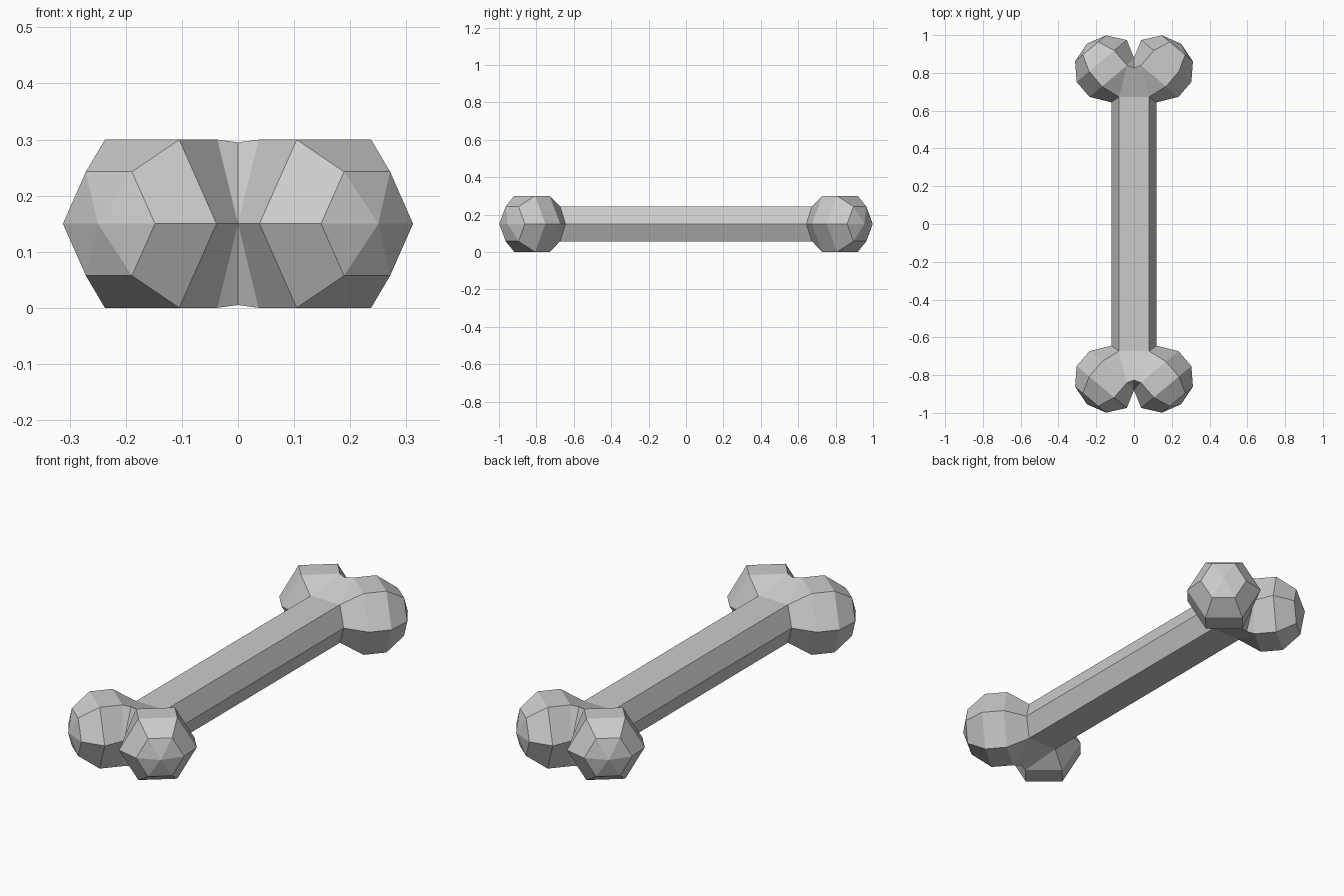
import bpy, bmesh, math
from mathutils import Vector

if "Cube" in bpy.data.objects:
    bpy.data.objects.remove(bpy.data.objects["Cube"])

bm = bmesh.new()
AXIS = Vector((0.64, 0.765, 0)).normalized()   # direction a knob points in
SIDE = Vector((AXIS.y, -AXIS.x, 0))            # across the knob


def half_ring(cx, cy, r):
    """Upper half of a hexagonal ring around the knob axis, outer to inner side."""
    c = Vector((cx, cy, 0))
    return [bm.verts.new(c + SIDE * r * math.cos(a) + Vector((0, 0, r * math.sin(a))))
            for a in (i * math.pi / 3 for i in range(4))]


def bridge(p, q):
    for i in range(len(p) - 1):
        bm.faces.new((p[i], p[i + 1], q[i + 1], q[i]))


# One eighth of the bone: hexagonal shaft from the middle to the knobs
mid = [bm.verts.new(v) for v in ((0.12, 0, 0), (0.08, 0, 0.093), (0, 0, 0.093))]
end = [bm.verts.new(v) for v in ((0.12, 0.644, 0), (0.08, 0.673, 0.093), (0, 0.673, 0.093))]
bridge(mid, end)

# Knob rings and pole
r1 = half_ring(0.103, 0.784, 0.173)
r2 = half_ring(0.171, 0.863, 0.173)
r3 = half_ring(0.230, 0.930, 0.107)
r1[3].co = (0, 0.88, 0)                        # knobs meet on the centre plane
bridge(r1, r2)
bridge(r2, r3)
pole = bm.verts.new((0.25, 0.954, 0))
for i in range(3):
    bm.faces.new((r3[i], r3[i + 1], pole))

# Join between shaft, knob and the notch
notch = bm.verts.new((0, 0.826, 0.145))
bm.faces.new((end[0], end[1], r1[1], r1[0]))
bm.faces.new((end[1], notch, r1[2]))
bm.faces.new((end[1], r1[2], r1[1]))
bm.faces.new((end[1], end[2], notch))
bm.faces.new((r1[2], notch, r1[3]))

# Mirror to the full bone
for axis in "XYZ":
    geom = bm.verts[:] + bm.edges[:] + bm.faces[:]
    bmesh.ops.mirror(bm, geom=geom, axis=axis, merge_dist=0.0005)
bmesh.ops.remove_doubles(bm, verts=bm.verts[:], dist=0.0005)
bmesh.ops.recalc_face_normals(bm, faces=bm.faces[:])

mesh = bpy.data.meshes.new("bone")
bm.to_mesh(mesh)
bm.free()
bone = bpy.data.objects.new("bone", mesh)
bone.location.z = 0.15
bpy.context.collection.objects.link(bone)
